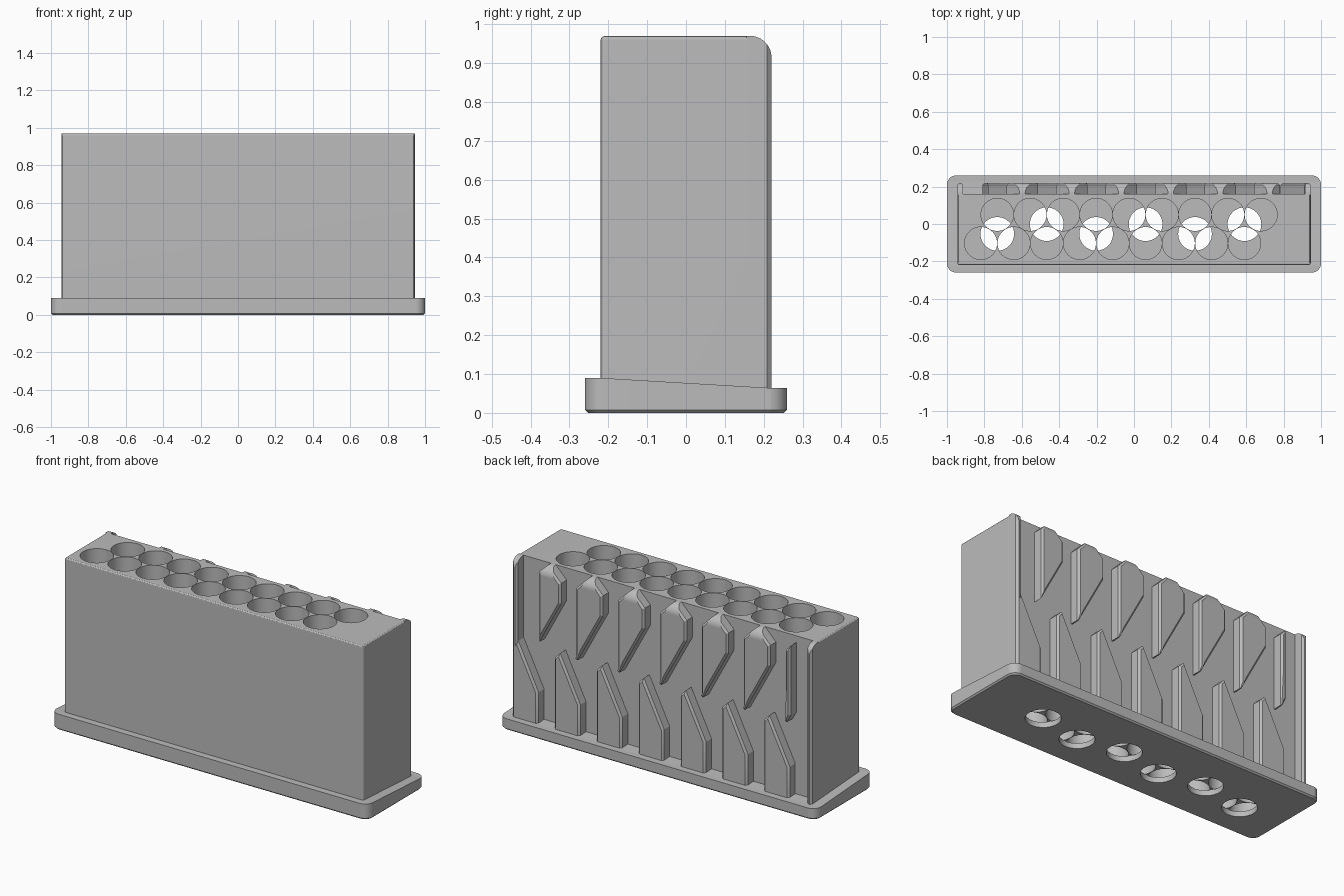
import bpy, bmesh
from math import pi, sin, cos, radians
from mathutils import Matrix

if "Cube" in bpy.data.objects:
    bpy.data.objects.remove(bpy.data.objects["Cube"])

GREY = (0.5, 0.5, 0.5, 1)
mat = bpy.data.materials.new("light_grey")
mat.use_nodes = True
mat.diffuse_color = GREY
mat.node_tree.nodes["Principled BSDF"].inputs["Base Color"].default_value = GREY

HALF, FRONT, WALL, BACK, TOP = 0.945, -0.22, 0.16, 0.22, 0.97
PITCH, RIB_PITCH = 0.1762, 0.2643
FLOOR = 0.03


def to_object(bm, name):
    bmesh.ops.recalc_face_normals(bm, faces=bm.faces)
    mesh = bpy.data.meshes.new(name)
    bm.to_mesh(mesh)
    bm.free()
    ob = bpy.data.objects.new(name, mesh)
    bpy.context.collection.objects.link(ob)
    mesh.materials.append(mat)
    return ob


def prism(rings):
    """Closed solid through matching rings of points."""
    bm = bmesh.new()
    loops = [[bm.verts.new(p) for p in ring] for ring in rings]
    n = len(loops[0])
    for a, b in zip(loops, loops[1:]):
        for i in range(n):
            j = (i + 1) % n
            bm.faces.new((a[i], a[j], b[j], b[i]))
    bm.faces.new(loops[0][::-1])
    bm.faces.new(loops[-1])
    bmesh.ops.recalc_face_normals(bm, faces=bm.faces)
    bm.normal_update()
    return bm


def boolean(ob, cutter, operation):
    mod = ob.modifiers.new("cut", "BOOLEAN")
    mod.operation, mod.object, mod.solver = operation, cutter, "EXACT"
    dg = bpy.context.evaluated_depsgraph_get()
    mesh = bpy.data.meshes.new_from_object(ob.evaluated_get(dg))
    ob.modifiers.clear()
    ob.data = mesh


def cylinders(name, spots, radius, z0, z1):
    bm = bmesh.new()
    for x, y in spots:
        bmesh.ops.create_cone(bm, cap_ends=True, segments=48, radius1=radius, radius2=radius,
                              depth=z1 - z0, matrix=Matrix.Translation((x, y, (z0 + z1) / 2)))
    ob = to_object(bm, name)
    ob.hide_render = True
    return ob


def clip_x(points, lo, hi):
    """Trim a convex outline of (x, z) points to lo..hi."""
    for limit, sign in ((lo, 1), (hi, -1)):
        out = []
        for a, b in zip(points, points[1:] + points[:1]):
            da, db = sign * (a[0] - limit), sign * (b[0] - limit)
            if da >= 0:
                out.append(a)
            if da * db < 0:
                t = da / (da - db)
                out.append((limit, a[1] + t * (b[1] - a[1])))
        points = out
    return points


def make_rib(name, outline, envelope):
    bm = prism([[(x, y, z) for x, z in outline] for y in (WALL - 0.004, BACK)])
    edges = [e for e in bm.edges if all(v.co.y > BACK - 0.001 for v in e.verts)]
    bmesh.ops.bevel(bm, geom=edges, offset=0.011, segments=1, affect="EDGES", profile=0.5)
    ob = to_object(bm, name)
    boolean(ob, envelope, "INTERSECT")
    return ob


def rounded_rect(hx, hy, r, z):
    ring = []
    for corner, (sx, sy) in enumerate(((1, 1), (-1, 1), (-1, -1), (1, -1))):
        for k in range(9):
            a = (corner + k / 8) * pi / 2
            ring.append((sx * (hx - r) + r * cos(a), sy * (hy - r) + r * sin(a), z))
    return ring


# Cutters: two staggered rows of wells, and a drain under each group of three
wells = [(-0.731 + i * PITCH, 0.05) for i in range(9)]
wells += [(-0.819 + i * PITCH, -0.103) for i in range(9)]
well_cutter = cylinders("well_cutter", wells, 0.087, FLOOR, 1.2)
drains = [(-0.731 + i * RIB_PITCH, -0.001 if i % 2 else -0.053) for i in range(6)]
drain_cutter = cylinders("drain_cutter", drains, 0.09, -0.1, FLOOR + 0.002)

# Base plate with rounded corners, chamfered foot and a top that slopes to the back
bm = prism([rounded_rect(0.992, 0.252, 0.042, 0), rounded_rect(1, 0.26, 0.05, 0.008),
            rounded_rect(1, 0.26, 0.05, 0.09)])
for y in (FRONT, BACK):
    bmesh.ops.bisect_plane(bm, geom=bm.verts[:] + bm.edges[:] + bm.faces[:],
                           plane_co=(0, y, 0), plane_no=(0, 1, 0))
for v in bm.verts:
    if v.co.z > 0.05:
        t = min(max((v.co.y - FRONT) / (BACK - FRONT), 0), 1)
        v.co.z = 0.09 - 0.026 * t
base = to_object(bm, "base_plate")
boolean(base, well_cutter, "DIFFERENCE")
boolean(base, drain_cutter, "DIFFERENCE")

# Main block, softened on every edge except at the ribbed back
bm = prism([[(-HALF, FRONT, z), (HALF, FRONT, z), (HALF, WALL, z), (-HALF, WALL, z)]
            for z in (0.05, TOP)])
soft = [e for e in bm.edges if any(v.co.y < 0 for v in e.verts) and any(v.co.z > 0.5 for v in e.verts)]
bmesh.ops.bevel(bm, geom=soft, offset=0.012, segments=3, affect="EDGES", profile=0.5)
block = to_object(bm, "main_block")
boolean(block, well_cutter, "DIFFERENCE")

# Envelope that rounds off the upper back edge of the ribs
r = 0.055
arc = [(BACK - r + r * cos(radians(a)), TOP - r + r * sin(radians(a))) for a in range(0, 91, 10)]
side = [(0, 0.04), (BACK + 0.001, 0.04)] + arc + [(0, TOP)]
envelope = to_object(prism([[(x, y, z) for y, z in side] for x in (-1.1, 1.1)]), "rib_envelope")

# Ribs on the back: hanging upper row, standing lower row, and end posts
parts = [base, block]
for i in range(7):
    c = 0.709 - i * RIB_PITCH
    upper = [(c + 0.1, 0.9), (c + 0.016, 0.985), (c - 0.068, 0.9), (c - 0.068, 0.785),
             (c + 0.092, 0.49), (c + 0.1, 0.49)]
    parts.append(make_rib(f"upper_rib_{i + 1}", clip_x(upper, -0.81, 0.78), envelope))
    s = 0.944 - i * RIB_PITCH
    lower = [(s, 0.03), (s, 0.468), (s - 0.032, 0.5), (s - 0.16, 0.24), (s - 0.16, 0.03)]
    parts.append(make_rib(f"lower_rib_{i + 1}", lower, envelope))
for name, x0, x1 in (("left_post", 0.914, HALF), ("right_post", -HALF, -0.914)):
    post = [(x0, 0.03), (x1, 0.03), (x1, 1.0), (x0, 1.0)]
    parts.append(make_rib(name, post, envelope))

for cutter in (well_cutter, drain_cutter, envelope):
    bpy.data.objects.remove(cutter)

# Smooth round walls, keep hard edges and flat faces
bpy.ops.object.select_all(action="DESELECT")
for ob in parts:
    ob.select_set(True)
bpy.context.view_layer.objects.active = base
bpy.ops.object.shade_smooth_by_angle(angle=radians(20))
for ob in parts:
    ob.modifiers.new("flat_faces", "WEIGHTED_NORMAL").keep_sharp = True
